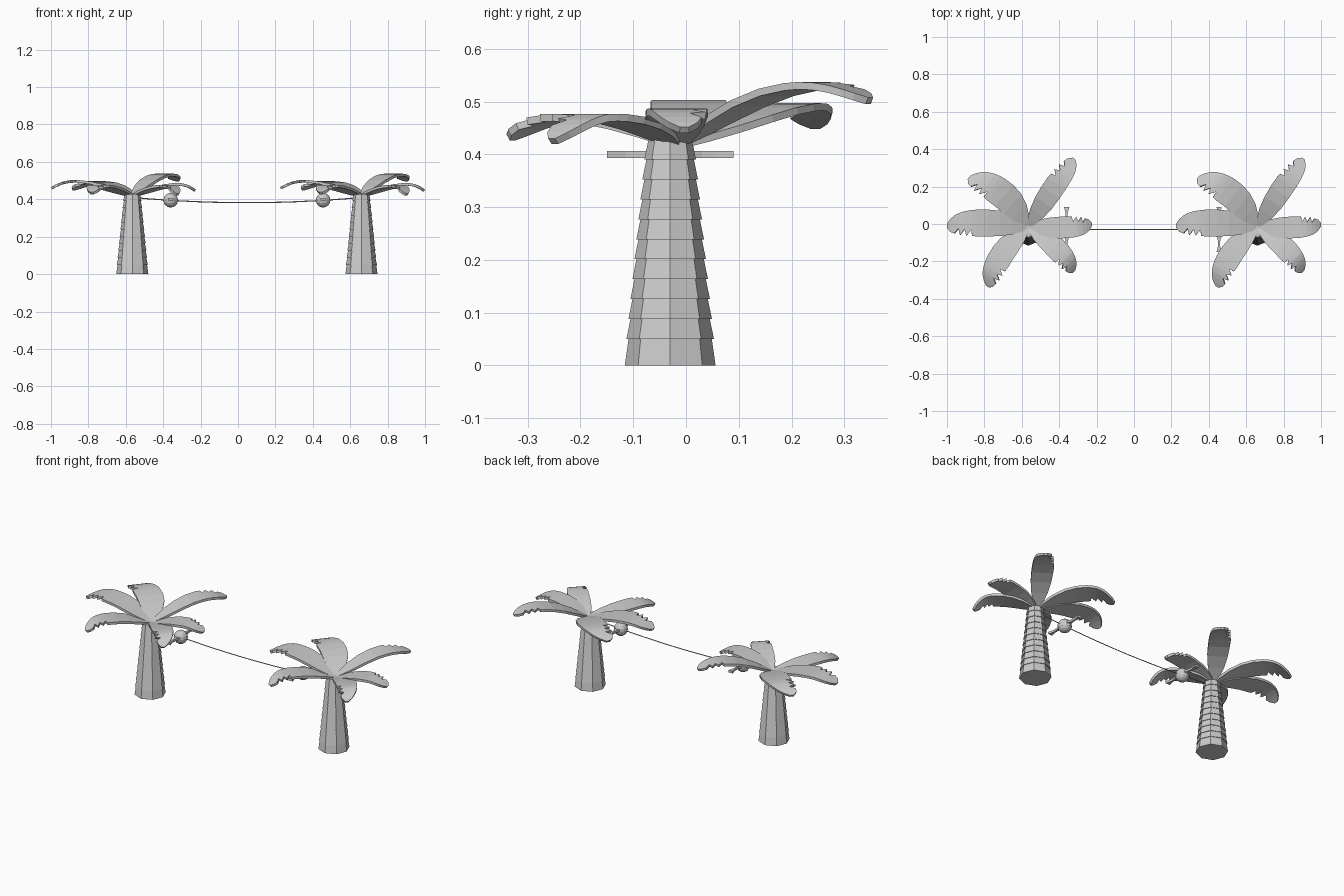
import bpy, bmesh, math
from mathutils import Vector

if "Cube" in bpy.data.objects:
    bpy.data.objects.remove(bpy.data.objects["Cube"])

TREES = (-0.565, 0.66)
Y0 = -0.03


def make(name, bm):
    bmesh.ops.recalc_face_normals(bm, faces=bm.faces)
    me = bpy.data.meshes.new(name)
    bm.to_mesh(me)
    bm.free()
    ob = bpy.data.objects.new(name, me)
    bpy.context.collection.objects.link(ob)
    return ob


# Trunk: stacked eight-sided tapered rings, each slightly overhanging the one below
def trunk(x):
    bm = bmesh.new()
    zs = [0] + [0.05 + 0.0378 * i for i in range(11)]
    rings = []
    for i, (a, b) in enumerate(zip(zs, zs[1:])):
        for z, d in ((a, 0.002 if i else 0), (b, -0.002)):
            r = 0.086 - 0.1 * z + d
            rings.append([bm.verts.new((x + r * math.cos(k * math.pi / 4),
                                        Y0 + r * math.sin(k * math.pi / 4), z)) for k in range(8)])
    for lo, hi in zip(rings, rings[1:]):
        for k in range(8):
            n = (k + 1) % 8
            bm.faces.new((lo[k], lo[n], hi[n], hi[k]))
    bm.faces.new(rings[0])
    bm.faces.new(rings[-1])
    make("trunk", bm)


# Leaf stations: position along leaf, width factor, notch factor on the torn side
STATIONS = [(0, .12, 1), (.08, .45, 1), (.2, .75, 1), (.35, .94, 1), (.5, 1, 1), (.63, 1, 1),
            (.69, .98, .95), (.70, .98, .5), (.76, .95, .95), (.785, .93, .45), (.84, .86, .95),
            (.86, .83, .35), (.91, .7, .9), (.96, .48, 1), (1, .15, 1)]

# Leaves: tip offset x, y, sideways bend, half width, peak height, tip height, torn side
LEAVES = [(-.435, .005, -.018, .072, .503, .465, 1),
          (-.317, .265, -.045, .075, .497, .460, 1),
          (.245, .365, .004, .058, .537, .508, 1),
          (.340, .012, -.010, .058, .487, .452, 1),
          (.245, -.240, .022, .058, .477, .430, -1),
          (-.218, -.320, -.033, .063, .477, .438, 1)]


def leaf(x, dx, dy, bend, hw, zp, zt, torn):
    bm = bmesh.new()
    axis = Vector((dx, dy, 0))
    side = Vector((-dy, dx, 0)).normalized()
    root = Vector((x, -0.015, 0))
    peak = 0.72
    rows = []
    for t, w, n in STATIONS:
        if t < peak:
            z = .425 + (zp - .425) * math.sin(math.pi / 2 * t / peak)
        else:
            z = zp - (zp - zt) * ((t - peak) / (1 - peak)) ** 2
        mid = root + axis * t + side * (bend * 4 * t * (1 - t)) + Vector((0, 0, z))
        left = hw * w * (n if torn > 0 else 1)
        right = hw * w * (n if torn < 0 else 1)
        rows.append([bm.verts.new(mid + side * left), bm.verts.new(mid - side * right)])
    for a, b in zip(rows, rows[1:]):
        bm.faces.new((a[0], a[1], b[1], b[0]))
    ob = make("palm_leaf", bm)
    if ob.data.polygons[0].normal.z < 0:
        ob.data.flip_normals()
    m = ob.modifiers.new("thickness", "SOLIDIFY")
    m.thickness = 0.014
    m.offset = -1


for tx in TREES:
    trunk(tx)
    for spec in LEAVES:
        leaf(tx, *spec)


# Hanging ball with a flat bow-shaped bar through it
def ornament(x, z):
    bm = bmesh.new()
    bmesh.ops.create_uvsphere(bm, u_segments=12, v_segments=8, radius=0.039)
    bmesh.ops.translate(bm, verts=bm.verts, vec=(x, Y0, z - 0.005))
    make("hanging_ball", bm)
    half = [(-.12, .014), (-.105, .010), (-.085, .005), (-.06, .006), (-.035, .014)]
    prof = half + [(-y, w) for y, w in reversed(half)]
    pts = [(x + w, Y0 + y, z - .0065) for y, w in prof]
    pts += [(x - w, Y0 + y, z - .0065) for y, w in reversed(prof)]
    bm = bmesh.new()
    f = bm.faces.new([bm.verts.new(p) for p in pts])
    ext = bmesh.ops.extrude_face_region(bm, geom=[f], use_keep_orig=True)
    bmesh.ops.translate(bm, vec=(0, 0, .013),
                        verts=[v for v in ext["geom"] if isinstance(v, bmesh.types.BMVert)])
    make("ball_bow", bm)


ornament(-0.36, 0.40)
ornament(0.455, 0.40)

# Sagging wire between the two trunks
cu = bpy.data.curves.new("wire", "CURVE")
cu.dimensions = "3D"
cu.bevel_depth = 0.003
cu.bevel_resolution = 0
sp = cu.splines.new("POLY")
sp.points.add(14)
for i, p in enumerate(sp.points):
    px = TREES[0] + (TREES[1] - TREES[0]) * i / 14
    p.co = (px, Y0, 0.382 + 0.075 * (px - 0.0475) ** 2, 1)
bpy.context.collection.objects.link(bpy.data.objects.new("wire", cu))
